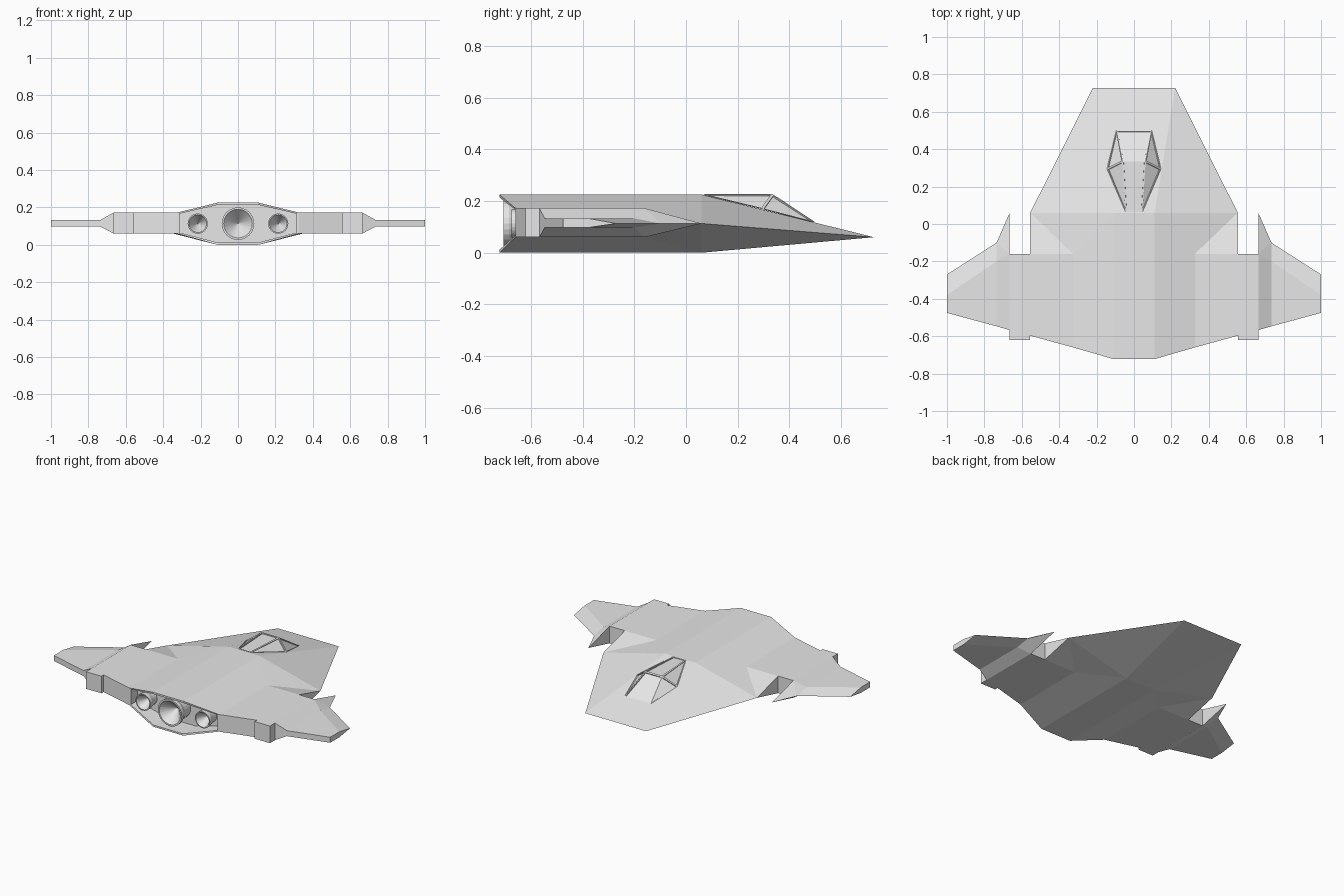
import bpy, bmesh, math

if "Cube" in bpy.data.objects:
    bpy.data.objects.remove(bpy.data.objects["Cube"])

grey = bpy.data.materials.new("hull grey")
grey.diffuse_color = (0.8, 0.8, 0.8, 1)
grey.use_nodes = True
grey.node_tree.nodes["Principled BSDF"].inputs["Base Color"].default_value = grey.diffuse_color


def finish(bm, name):
    me = bpy.data.meshes.new(name)
    bm.to_mesh(me)
    bm.free()
    me.materials.append(grey)
    ob = bpy.data.objects.new(name, me)
    bpy.context.collection.objects.link(ob)
    return ob


# Hull: half plan of points (x, y, top z, bottom z)
TIP, WING, OUTER, CORE = (.113, .113), (.172, .06), (.133, .097), (.225, 0)
plan = {
    "A": (.22, .727, .06, .06), "B": (.11, .06, *CORE), "C": (.555, .06, *TIP),
    "D": (.325, -.16, *WING), "E": (.555, -.16, *WING), "F": (.665, -.16, *WING),
    "G": (.665, .06, *TIP), "H": (.735, -.1, *TIP), "I": (1, -.27, *TIP),
    "J": (.735, -.2, *OUTER), "K": (1, -.38, *OUTER), "L": (1, -.475, *OUTER),
    "M": (.735, -.547, *OUTER), "N": (.665, -.567, *WING), "O": (.555, -.597, *WING),
    "R": (.665, -.62, *WING), "S": (.555, -.62, *WING),
    "P": (.325, -.66, *WING), "Q": (.11, -.722, *CORE),
}
half_faces = ["ABC", "BDC", "CDE", "BQPD", "DPOE", "EONF", "OSRN",
              "FNMJ", "FJH", "FHG", "JMLK", "JKIH"]

bm = bmesh.new()
V = {}
for k, (x, y, zt, zb) in plan.items():
    for s in (1, -1):
        V[k, s, 1] = bm.verts.new((s * x, y, zt))
        V[k, s, 0] = V[k, s, 1] if zt == zb else bm.verts.new((s * x, y, zb))

panels = [[(k, s) for k in f] for f in half_faces for s in (1, -1)]
panels += [[("A", -1), ("B", -1), ("B", 1), ("A", 1)],
           [("B", -1), ("Q", -1), ("Q", 1), ("B", 1)]]
edge_use = {}
for p in panels:
    for level in (1, 0):
        bm.faces.new([V[k, s, level] for k, s in p])
    for a, b in zip(p, p[1:] + p[:1]):
        edge_use.setdefault(frozenset((a, b)), []).append((a, b))

# Side walls along the plan's outline, leaving the tail open
for uses in edge_use.values():
    a, b = uses[0]
    if len(uses) > 1 or (a[0] in "PQ" and b[0] in "PQ"):
        continue
    ring = []
    for v in (V[(*a, 1)], V[(*b, 1)], V[(*b, 0)], V[(*a, 0)]):
        if v not in ring:
            ring.append(v)
    if len(ring) > 2:
        bm.faces.new(ring)

# Tail: thin rim around a recessed engine bay
rim = [V[k, s, t] for k, s, t in (("P", -1, 1), ("Q", -1, 1), ("Q", 1, 1), ("P", 1, 1),
                                  ("P", 1, 0), ("Q", 1, 0), ("Q", -1, 0), ("P", -1, 0))]
lip = [bm.verts.new((v.co.x * .965, v.co.y, .1125 + (v.co.z - .1125) * .9)) for v in rim]
back = [bm.verts.new((v.co.x, -.59, v.co.z)) for v in lip]
for r0, r1 in ((rim, lip), (lip, back)):
    for i in range(8):
        j = (i + 1) % 8
        bm.faces.new((r0[i], r0[j], r1[j], r1[i]))
bm.faces.new(back)
bmesh.ops.recalc_face_normals(bm, faces=bm.faces)
finish(bm, "hull")


# Engine nozzles: flared tube with a thin lip and a cone-shaped inside
def nozzle(name, x, r, y_end):
    n = 24
    bm = bmesh.new()
    rings = []
    for rad, y in ((r * .8, -.58), (r * .85, y_end + .05), (r, y_end + .02),
                   (r, y_end), (r * .88, y_end)):
        rings.append([bm.verts.new((x + rad * math.cos(2 * math.pi * i / n), y,
                                    .113 + rad * math.sin(2 * math.pi * i / n)))
                      for i in range(n)])
    tip = bm.verts.new((x, y_end + .085, .113))
    for i in range(n):
        j = (i + 1) % n
        for a, b in zip(rings, rings[1:]):
            bm.faces.new((a[i], a[j], b[j], b[i]))
        bm.faces.new((rings[-1][i], rings[-1][j], tip))
    bm.faces.new(rings[0])
    bmesh.ops.recalc_face_normals(bm, faces=bm.faces)
    finish(bm, name)


nozzle("main_nozzle", 0, .087, -.705)
nozzle("right_nozzle", .215, .054, -.675)
nozzle("left_nozzle", -.215, .054, -.675)

# Canopy: faceted cover with sunken panes
bm = bmesh.new()
pts = {"front": (.095, .5, .118), "side": (.145, .295, .169),
       "top": (.062, .335, .227), "rear": (.046, .065, .227)}
C = {(k, s): bm.verts.new((s * x, y, z)) for k, (x, y, z) in pts.items() for s in (1, -1)}
for a, b in (("front", "top"), ("top", "rear")):
    bm.faces.new((C[a, -1], C[a, 1], C[b, 1], C[b, -1]))
    for s in (1, -1):
        bm.faces.new((C[a, s], C["side", s], C[b, s]))
bm.normal_update()
for f in bm.faces:
    if f.normal.z < 0:
        f.normal_flip()
bm.normal_update()
bmesh.ops.inset_individual(bm, faces=list(bm.faces), thickness=.009, depth=0)
panes = [f for f in bm.faces if not any(v.is_boundary for v in f.verts)
         and not any(v in C.values() for v in f.verts)]
# second, tiny inset drops each pane with a steep border
bmesh.ops.inset_individual(bm, faces=panes, thickness=.001, depth=-.006)
finish(bm, "canopy")
